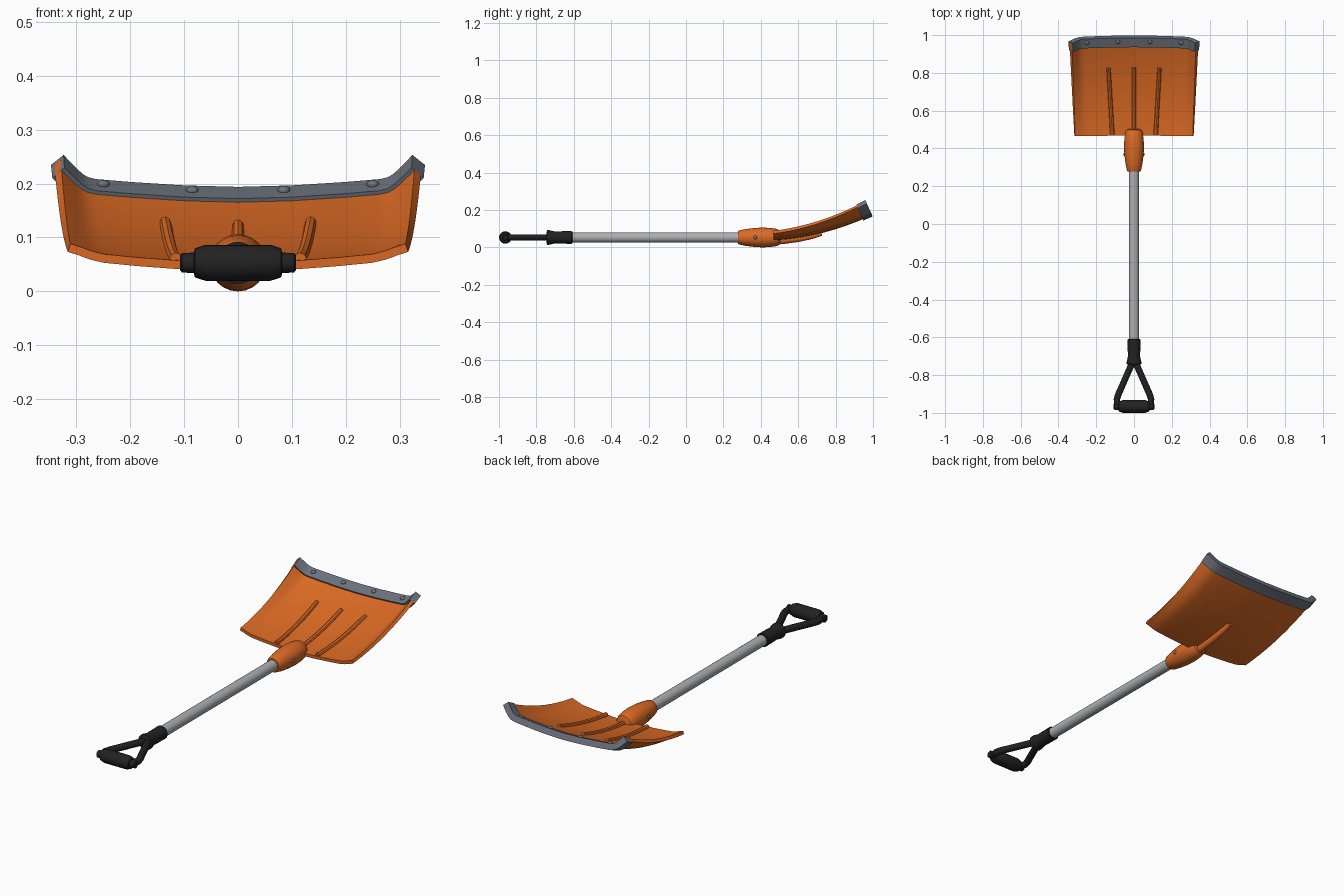
import bpy, bmesh, math
from mathutils import Vector

if "Cube" in bpy.data.objects:
    bpy.data.objects.remove(bpy.data.objects["Cube"])


def material(name, rgb):
    m = bpy.data.materials.new(name)
    m.diffuse_color = (*rgb, 1)
    m.use_nodes = True
    m.node_tree.nodes["Principled BSDF"].inputs["Base Color"].default_value = m.diffuse_color
    return m


ORANGE = material("orange plastic", (0.72, 0.145, 0.018))
GREY = material("blue grey metal", (0.15, 0.17, 0.205))
SILVER = material("silver metal", (0.42, 0.43, 0.45))
BLACK = material("black rubber", (0.016, 0.016, 0.016))
AXIS_Z = 0.053   # height of the shaft axis


def loft(name, rings, mat, angle=35):
    """Skin closed rings of points and cap both ends."""
    bm = bmesh.new()
    loops = [[bm.verts.new(p) for p in ring] for ring in rings]
    n = len(loops[0])
    for a, b in zip(loops, loops[1:]):
        for i in range(n):
            j = (i + 1) % n
            bm.faces.new((a[i], a[j], b[j], b[i]))
    bm.faces.new(loops[0])
    bm.faces.new(loops[-1])
    bmesh.ops.recalc_face_normals(bm, faces=bm.faces)
    me = bpy.data.meshes.new(name)
    bm.to_mesh(me)
    bm.free()
    ob = bpy.data.objects.new(name, me)
    bpy.context.collection.objects.link(ob)
    me.materials.append(mat)
    bpy.ops.object.select_all(action='DESELECT')
    ob.select_set(True)
    bpy.context.view_layer.objects.active = ob
    bpy.ops.object.shade_smooth_by_angle(angle=math.radians(angle))
    return ob


def tube(name, path, radii, mat, sides=16):
    """Round tube through the path points with a radius at each point."""
    pts = [Vector(p) for p in path]
    rings = []
    for k, p in enumerate(pts):
        d = (pts[min(k + 1, len(pts) - 1)] - pts[max(k - 1, 0)]).normalized()
        u = d.cross(Vector((0, 0, 1))).normalized()
        v = u.cross(d)
        rings.append([p + radii[k] * (u * math.cos(a) + v * math.sin(a))
                      for a in (2 * math.pi * i / sides for i in range(sides))])
    return loft(name, rings, mat)


def turned(name, profile, mat, sides=24):
    """Lathe of (y, radius) pairs around the shaft axis."""
    return tube(name, [(0, y, AXIS_Z) for y, r in profile], [r for y, r in profile], mat, sides)


# Blade surface: curved scoop with rising side walls
HALF = [(0, 0, 0), (.1, .003, .003), (.2, .010, .010), (.265, .016, .016), (.284, .021, .020),
        (.298, .030, .024), (.312, .044, .029), (.335, .070, .036)]   # x, front rise, rear rise
Y0, Y1 = .468, .985


def section(y):
    t = (y - Y0) / (Y1 - Y0)
    half = [Vector((x * (.935 + .065 * t), hr + (hf - hr) * t)) for x, hf, hr in HALF]
    return [Vector((-p.x, p.y)) for p in half[:0:-1]] + half


def place(x, h, y):
    u = y - Y0
    a = math.atan(.055 + .772 * u)
    return Vector((x, y - h * math.sin(a), .045 + .055 * u + .386 * u * u + h * math.cos(a)))


def sheet(name, ys, thick, mat):
    rings = []
    for y in ys:
        s = section(y)
        up, low = [], []
        for i, p in enumerate(s):
            d = (s[min(i + 1, len(s) - 1)] - s[max(i - 1, 0)]).normalized()
            n = Vector((-d.y, d.x)) * thick / 2
            up.append(place(*(p + n), y))
            low.append(place(*(p - n), y))
        rings.append(up + low[::-1])
    return loft(name, rings, mat, 40)


def surface(x, y, off):
    s = section(y)
    for p, q in zip(s, s[1:]):
        if p.x <= x <= q.x:
            return place(x, p.y + (q.y - p.y) * (x - p.x) / (q.x - p.x) + off, y)


sheet("blade", [Y0 + (Y1 - Y0) * i / 14 for i in range(15)], .016, ORANGE)
sheet("wear_strip", [.942, .992], .031, GREY)

# Raised ribs on the scoop
for name, xa, xb in (("left_rib", -.115, -.135), ("middle_rib", 0, 0), ("right_rib", .115, .135)):
    path = [surface(xa + (xb - xa) * i / 8, .475 + .355 * i / 8, .009) for i in range(9)]
    tube(name, path, [.013] + [.011] * 7 + [.010], ORANGE, 8)

# Keel under the blade
tube("keel", [(0, .45, .036), (0, .52, .038), (0, .6, .047), (0, .67, .060), (0, .725, .074)],
     [.024, .020, .018, .016, .012], ORANGE, 12)


def dome(name, loc, scale, mat):
    bpy.ops.mesh.primitive_uv_sphere_add(segments=12, ring_count=8, radius=1, location=loc)
    ob = bpy.context.object
    ob.name = name
    ob.scale = scale
    ob.data.materials.append(mat)
    bpy.ops.object.shade_smooth_by_angle(angle=math.radians(40))


# Strip rivets and socket screws
for i, x in enumerate((-.25, -.085, .085, .25)):
    dome(f"rivet_{i}", surface(x, .972, .015), (.012, .012, .009), GREY)
for side in (-1, 1):
    dome("socket_screw", (side * .049, .37, AXIS_Z), (.008, .010, .010), GREY)

# Socket, shaft and grip collar
turned("socket", [(.277, .034), (.282, .037), (.32, .045), (.37, .051), (.41, .053), (.45, .051),
                  (.485, .046), (.498, .040), (.503, .028)], ORANGE)
turned("shaft", [(-.64, .027), (.30, .027)], SILVER)
turned("grip_collar", [(-.745, .030), (-.742, .039), (-.732, .039), (-.70, .032), (-.68, .033),
                       (-.612, .034), (-.608, .031)], BLACK)

# D-shaped grip
for side in (-1, 1):
    tube("grip_arm", [(side * x, y, AXIS_Z) for x, y in
                      ((.008, -.725), (.016, -.75), (.084, -.905), (.091, -.93), (.088, -.952), (.07, -.966))],
         [.017] * 6, BLACK, 14)
tube("grip_bar", [(x, -.966, AXIS_Z) for x in (-.108, -.104, -.082, -.08, -.06, .06, .08, .082, .104, .108)],
     [.013, .018, .019, .027, .0335, .0335, .027, .019, .018, .013], BLACK, 20)
